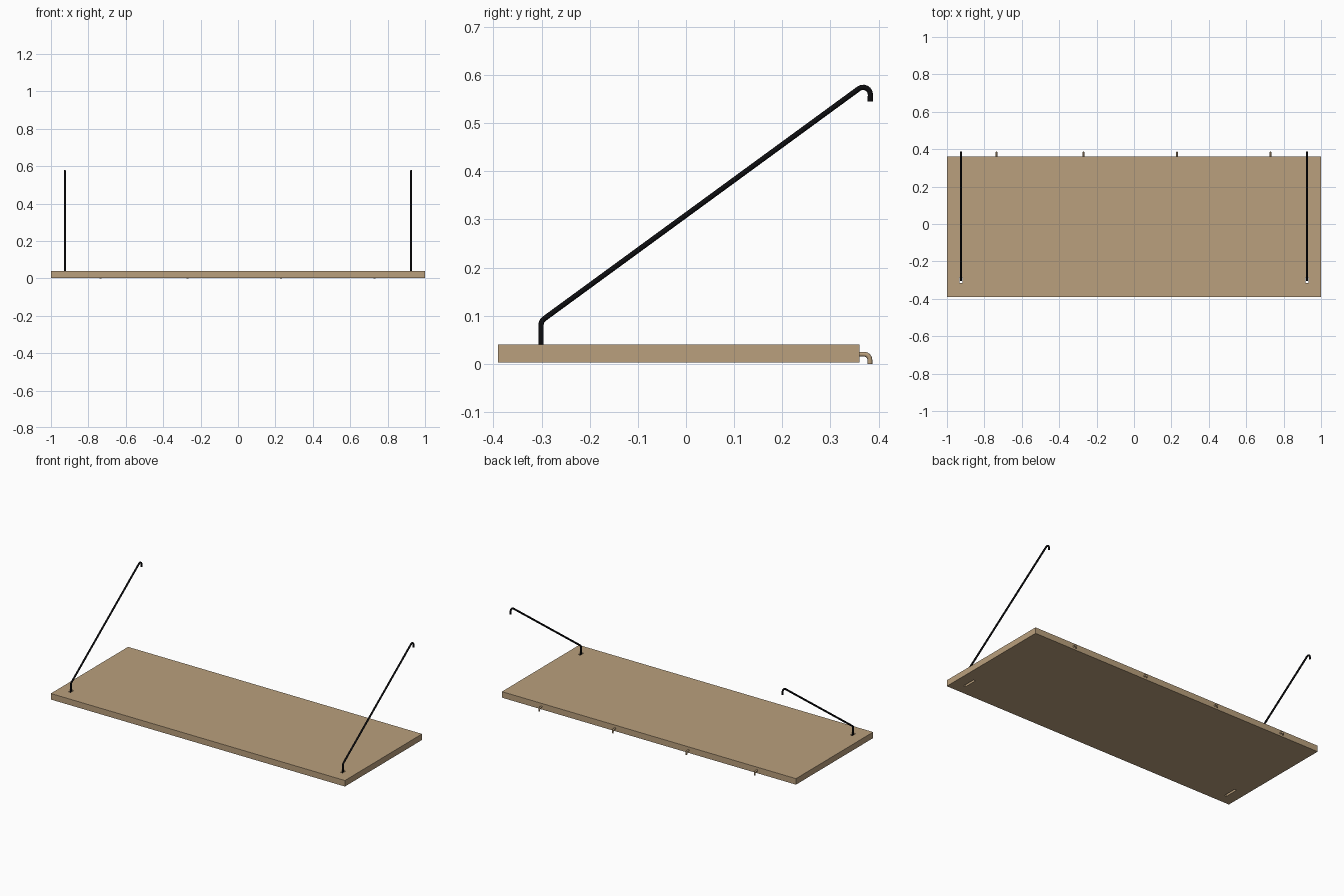
import bpy, math
from mathutils import Vector

if "Cube" in bpy.data.objects:
    bpy.data.objects.remove(bpy.data.objects["Cube"])


def material(name, rgb):
    m = bpy.data.materials.new(name)
    m.diffuse_color = (*rgb, 1)
    m.use_nodes = True
    m.node_tree.nodes["Principled BSDF"].inputs["Base Color"].default_value = m.diffuse_color
    return m


WOOD = material("tan wood", (0.49, 0.35, 0.205))
BLACK = material("black metal", (0.004, 0.004, 0.005))


def box(name, x, y, z, mat=None):
    """Box from (min, max) ranges."""
    bpy.ops.mesh.primitive_cube_add(size=1, location=[(a + b) / 2 for a, b in (x, y, z)])
    ob = bpy.context.object
    ob.name = name
    ob.scale = [b - a for a, b in (x, y, z)]
    bpy.ops.object.transform_apply(location=False, rotation=False, scale=True)
    if mat:
        ob.data.materials.append(mat)
    return ob


def fillet(corners, r, steps=6):
    """Round the inner corners of a (y, z) polyline."""
    pts = [Vector(p) for p in corners]
    out = [pts[0]]
    for a, p, b in zip(pts, pts[1:], pts[2:]):
        u, v = (a - p).normalized(), (b - p).normalized()
        half = u.angle(v) / 2
        centre = p + (u + v).normalized() * (r / math.sin(half))
        s = p + u * (r / math.tan(half)) - centre
        e = p + v * (r / math.tan(half)) - centre
        ang = s.angle(e)
        for i in range(steps + 1):
            t = i / steps
            out.append(centre + (s * math.sin((1 - t) * ang) + e * math.sin(t * ang)) / math.sin(ang))
    return out + [pts[-1]]


def rod(name, x, path, radius, mat):
    """Round bar along a (y, z) path at a given x."""
    cu = bpy.data.curves.new(name, 'CURVE')
    cu.dimensions = '3D'
    cu.bevel_depth = radius
    cu.bevel_resolution = 2
    cu.use_fill_caps = True
    sp = cu.splines.new('POLY')
    sp.points.add(len(path) - 1)
    for q, (y, z) in zip(sp.points, path):
        q.co = (x, y, z, 1)
    cu.materials.append(mat)
    ob = bpy.data.objects.new(name, cu)
    bpy.context.collection.objects.link(ob)
    bpy.ops.object.select_all(action='DESELECT')
    ob.select_set(True)
    bpy.context.view_layer.objects.active = ob
    bpy.ops.object.convert(target='MESH')
    bpy.ops.object.shade_smooth_by_angle(angle=math.radians(50))


# Board with a stepped slot near each front corner
board = box("board", (-1, 1), (-0.39, 0.36), (0.003, 0.04), WOOD)
for sx in (-1, 1):
    x = sx * 0.925
    for y, z in (((-0.315, -0.285), (-0.02, 0.06)), ((-0.33, -0.245), (-0.02, 0.02))):
        cutter = box("slot_cutter", (x - 0.007, x + 0.007), y, z)
        mod = board.modifiers.new("slot", 'BOOLEAN')
        mod.operation = 'DIFFERENCE'
        mod.solver = 'EXACT'
        mod.object = cutter
        bpy.context.view_layer.objects.active = board
        bpy.ops.object.modifier_apply(modifier=mod.name)
        bpy.data.objects.remove(cutter)

# Slanted support rods, hooked at the top
support = fillet([(-0.301, 0.018), (-0.301, 0.089), (0.383, 0.589), (0.383, 0.545)], 0.015)
for side, x in (("left", -0.925), ("right", 0.925)):
    rod(side + "_support_rod", x, support, 0.0055, BLACK)

# Small hooks along the back edge
hook = fillet([(0.35, 0.02), (0.382, 0.02), (0.382, 0.0)], 0.012)
for i, x in enumerate((-0.735, -0.27, 0.23, 0.73)):
    rod(f"back_hook_{i + 1}", x, hook, 0.005, WOOD)
